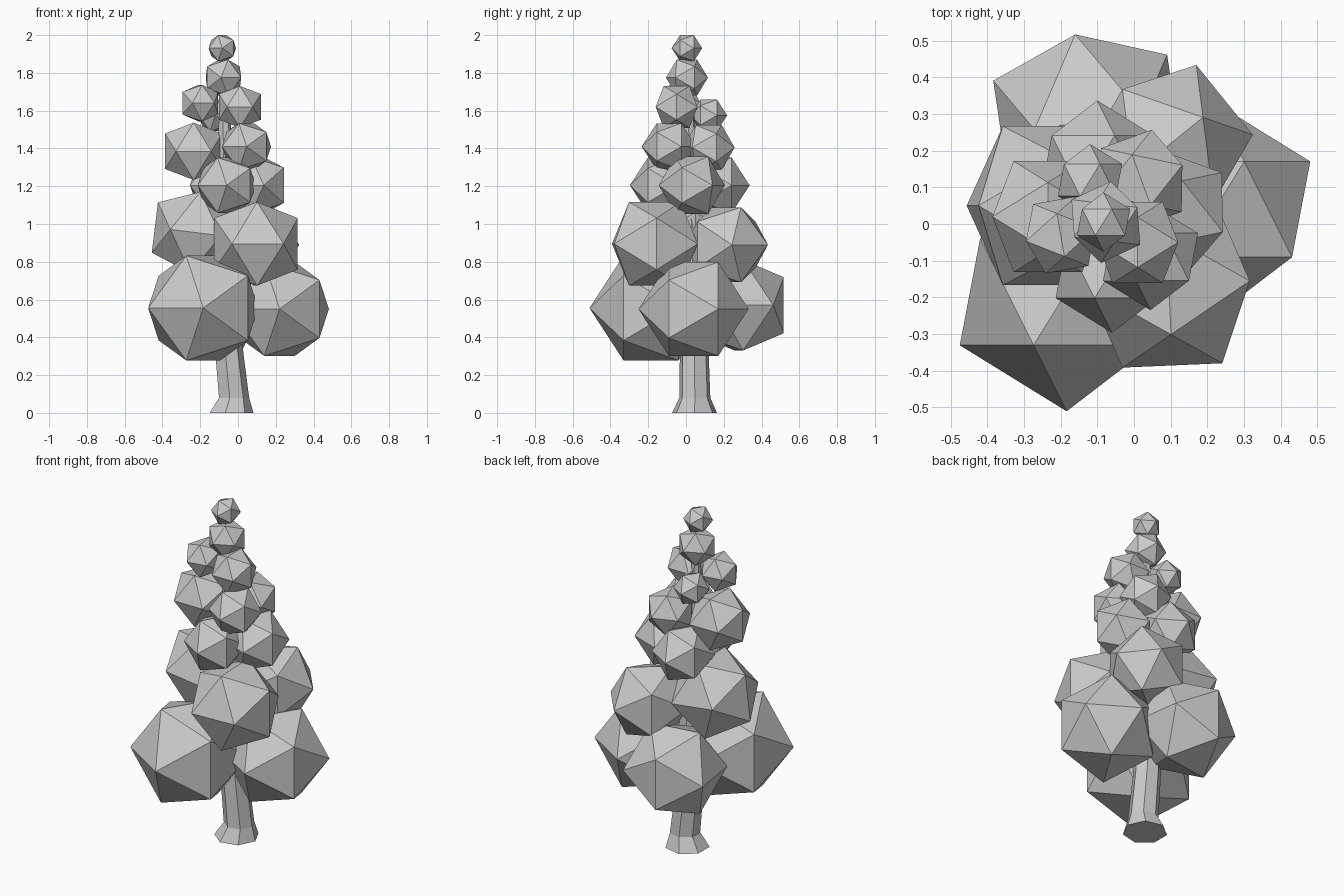
import bpy, bmesh
from math import radians, cos, sin, pi
from mathutils import Matrix

if "Cube" in bpy.data.objects:
    bpy.data.objects.remove(bpy.data.objects["Cube"])


def make_object(name, bm):
    bmesh.ops.recalc_face_normals(bm, faces=bm.faces)
    mesh = bpy.data.meshes.new(name)
    bm.to_mesh(mesh)
    bm.free()
    ob = bpy.data.objects.new(name, mesh)
    bpy.context.collection.objects.link(ob)
    return ob


# Foliage clump: low-poly icosahedron with a level edge on top, then yaw and lean
def clump(name, x, y, z, r, yaw=0, lean=0):
    bm = bmesh.new()
    a, b = 0.5257 * r, 0.8507 * r
    for s in (-1, 1):
        for t in (-1, 1):
            bm.verts.new((0, s * a, t * b))
            bm.verts.new((s * a, t * b, 0))
            bm.verts.new((s * b, 0, t * a))
    bmesh.ops.convex_hull(bm, input=bm.verts)
    bm.transform(Matrix.Translation((x, y, z))
                 @ Matrix.Rotation(radians(lean), 4, 'Y')
                 @ Matrix.Rotation(radians(yaw), 4, 'Z'))
    return make_object(name, bm)


# Tiers from the ground up: x, y, z, radius, yaw, lean
tiers = {
    "lower_foliage": [(-.184, -.185, .555, .326, -31.7, 0),
                      (.22, .04, .55, .292, -31.7, 0),
                      (-.125, .28, .57, .282, 98.5, 0)],
    "second_foliage": [(.095, -.165, .895, .26, 2.5, 0),
                       (-.225, .05, .955, .255, 0, 7),
                       (.093, .214, .89, .233, -51, 0)],
    "middle_foliage": [(-.06, -.125, 1.205, .172, -31.7, 0),
                       (.10, .03, 1.205, .178, -20, 0),
                       (-.10, .165, 1.205, .172, -31.7, 0)],
    "fourth_foliage": [(-.235, .02, 1.385, .178, 0, 0),
                       (.045, -.09, 1.41, .145, -31.7, 0),
                       (.02, .12, 1.405, .14, 20, 0)],
    "upper_foliage": [(-.2, -.03, 1.64, .113, 10, 0),
                      (.01, -.05, 1.62, .13, 0, 0),
                      (-.12, .12, 1.575, .098, -31.7, 0)],
    "crown_foliage": [(-.077, .005, 1.775, .112, 25, 0),
                      (-.083, .005, 1.931, .081, -31.7, 0)],
}
for tier, balls in tiers.items():
    for i, ball in enumerate(balls):
        clump(f"{tier}_{i + 1}", *ball)

# Trunk: flared base, gentle bend, tapering to the crown
SIDES = 7
sections = [(-.04, .045, 0, .122), (-.025, .047, .08, .084), (-.055, .043, .37, .077),
            (-.06, .035, .8, .065), (-.065, .02, 1.25, .048), (-.08, .005, 1.9, .015)]
bm = bmesh.new()
rings = [[bm.verts.new((cx + r * cos(2 * pi * k / SIDES), cy + r * sin(2 * pi * k / SIDES), z))
          for k in range(SIDES)] for cx, cy, z, r in sections]
for lo, hi in zip(rings, rings[1:]):
    for k in range(SIDES):
        n = (k + 1) % SIDES
        bm.faces.new((lo[k], lo[n], hi[n], hi[k]))
bm.faces.new(rings[0])
bm.faces.new(rings[-1])
make_object("trunk", bm)
